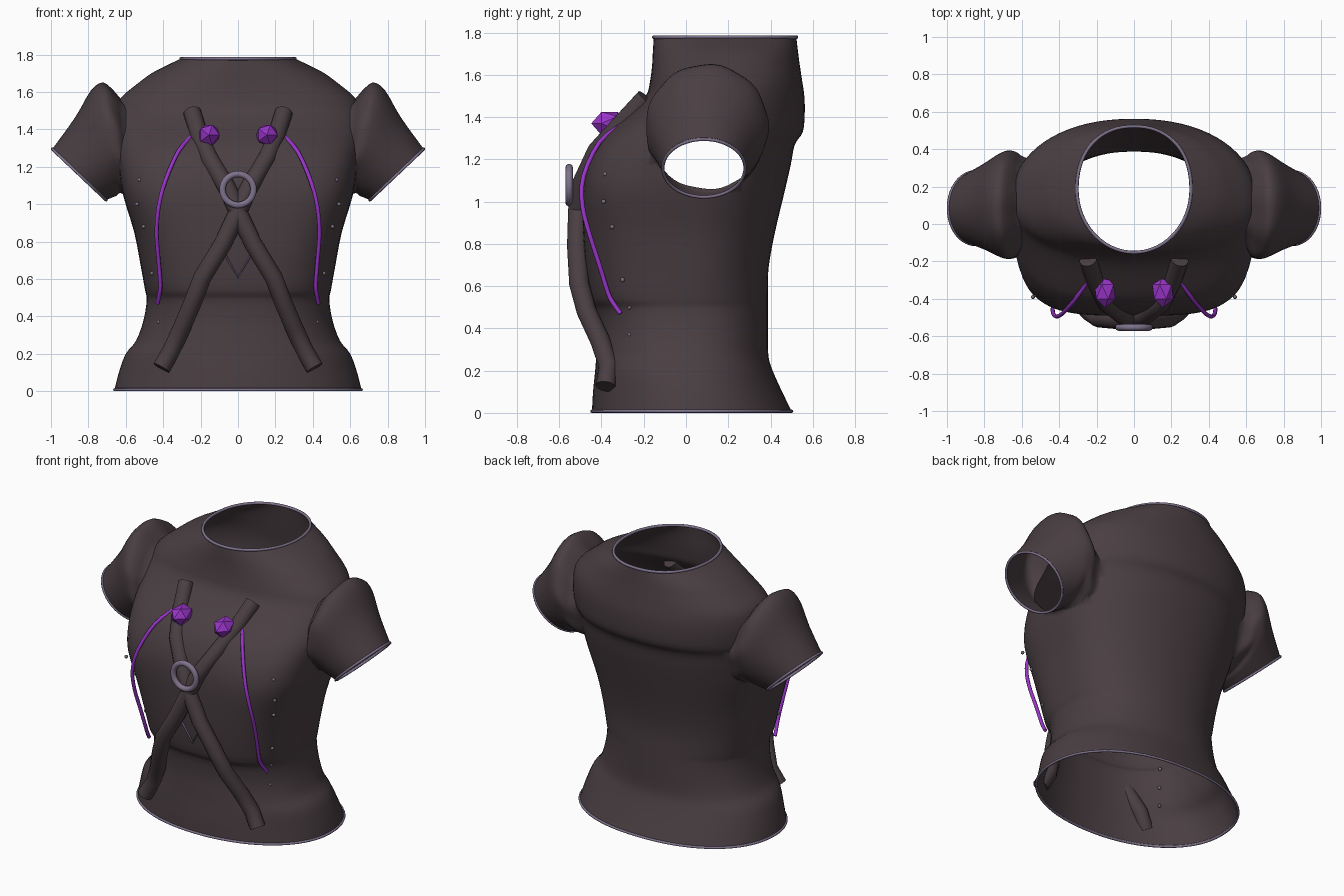
import bpy, bmesh, math
from mathutils import Vector
from mathutils.bvhtree import BVHTree

cube = bpy.data.objects.get("Cube")
if cube:
    bpy.data.objects.remove(cube, do_unlink=True)


def material(name, rgb):
    m = bpy.data.materials.new(name)
    m.use_nodes = True
    m.diffuse_color = (*rgb, 1)
    bsdf = m.node_tree.nodes["Principled BSDF"]
    bsdf.inputs["Base Color"].default_value = (*rgb, 1)
    bsdf.inputs["Roughness"].default_value = 0.8
    return m


CLOTH = material("dark brown cloth", (0.068, 0.049, 0.055))
TRIM = material("grey violet trim", (0.21, 0.17, 0.26))
PURPLE = material("bright purple", (0.32, 0.035, 0.58))
STUD = material("grey stud", (0.19, 0.16, 0.19))


def add_object(name, mesh, *mats):
    ob = bpy.data.objects.new(name, mesh)
    bpy.context.collection.objects.link(ob)
    for m in mats:
        mesh.materials.append(m)
    return ob


def smooth_rows(rows, steps):
    """Catmull-Rom interpolation of rows of numbers."""
    out = []
    for i in range(len(rows) - 1):
        a, b, c, d = (rows[min(max(i + k, 0), len(rows) - 1)] for k in (-1, 0, 1, 2))
        for s in range(steps):
            t = s / steps
            out.append([0.5 * (2 * q + (r - p) * t + (2 * p - 5 * q + 4 * r - w) * t * t
                               + (3 * q - p - 3 * r + w) * t ** 3)
                        for p, q, r, w in zip(a, b, c, d)])
    return out + [list(rows[-1])]


def loft(name, rings):
    """Closed tube through the rings; end caps get the second slot."""
    bm = bmesh.new()
    loops = [[bm.verts.new(p) for p in ring] for ring in rings]
    n = len(loops[0])
    for lo, hi in zip(loops, loops[1:]):
        for i in range(n):
            j = (i + 1) % n
            bm.faces.new((lo[i], lo[j], hi[j], hi[i]))
    for end in (loops[0], loops[-1]):
        bm.faces.new(end).material_index = 1
    bmesh.ops.recalc_face_normals(bm, faces=bm.faces)
    mesh = bpy.data.meshes.new(name)
    bm.to_mesh(mesh)
    bm.free()
    return add_object(name, mesh, CLOTH, TRIM)


def spow(v, e):
    return math.copysign(abs(v) ** e, v)


def body_ring(z, hw, front, back, mid, n, count=72):
    pts = []
    for i in range(count):
        a = math.tau * i / count
        c, s = math.cos(a), math.sin(a)
        e = 2 / n if s < 0 else 2 / 2.2
        depth = mid - front if s < 0 else back - mid
        pts.append(Vector((hw * spow(c, e), mid + depth * spow(s, e), z)))
    return pts


# Torso sections: height, half width, front, back, middle, front squareness
torso_rows = [
    (0.008, 0.66, -0.445, 0.50, 0.02, 2.1), (0.10, 0.637, -0.44, 0.455, 0.01, 2.1),
    (0.20, 0.60, -0.43, 0.41, 0.0, 2.2), (0.27, 0.545, -0.425, 0.39, 0.0, 2.3),
    (0.38, 0.505, -0.42, 0.388, 0.0, 2.4), (0.49, 0.488, -0.43, 0.388, 0.0, 2.6),
    (0.54, 0.497, -0.455, 0.388, 0.0, 2.8), (0.68, 0.522, -0.475, 0.39, 0.01, 3.0),
    (0.85, 0.555, -0.487, 0.42, 0.02, 3.4), (1.04, 0.612, -0.49, 0.465, 0.03, 3.8),
    (1.17, 0.635, -0.467, 0.495, 0.05, 3.6), (1.27, 0.652, -0.42, 0.515, 0.06, 3.1),
    (1.33, 0.66, -0.37, 0.553, 0.07, 2.8), (1.42, 0.665, -0.265, 0.562, 0.09, 2.5),
    (1.50, 0.655, -0.19, 0.56, 0.11, 2.3), (1.57, 0.625, -0.17, 0.55, 0.125, 2.2),
    (1.65, 0.53, -0.16, 0.538, 0.15, 2.1), (1.71, 0.445, -0.157, 0.53, 0.175, 2.0),
    (1.778, 0.305, -0.152, 0.522, 0.185, 2.0),
]
torso_rings = [body_ring(*r) for r in smooth_rows(torso_rows, 3)]
bodice = loft("bodice", torso_rings)

# Sleeve sections: top x, top z, bottom x, bottom z, middle y, half depth, gather
sleeve_rows = [
    (0.42, 1.50, 0.42, 1.06, 0.12, 0.19, 0), (0.60, 1.545, 0.56, 1.035, 0.11, 0.24, 0.02),
    (0.66, 1.60, 0.60, 1.05, 0.10, 0.28, 0.018), (0.72, 1.65, 0.63, 1.06, 0.10, 0.29, 0.01),
    (0.785, 1.61, 0.65, 1.045, 0.10, 0.275, 0.004), (0.87, 1.465, 0.675, 1.035, 0.095, 0.24, 0),
    (0.993, 1.295, 0.705, 1.022, 0.085, 0.195, 0),
]


def sleeve_ring(side, tx, tz, bx, bz, y, depth, gather, count=56):
    mid = Vector(((tx + bx) / 2, y, (tz + bz) / 2))
    up = Vector(((tx - bx) / 2, 0, (tz - bz) / 2))
    pts = []
    for i in range(count):
        a = math.tau * i / count
        k = 1 + gather * math.sin(9 * a)
        p = mid + k * (up * math.cos(a) + Vector((0, depth * math.sin(a), 0)))
        pts.append(Vector((side * p.x, p.y, p.z)))
    return pts


# Join the sleeves to the bodice, then open the neck, hem and cuffs
cuffs = {}
for side, word in ((1, "left"), (-1, "right")):
    rings = [sleeve_ring(side, *r) for r in smooth_rows(sleeve_rows, 3)]
    cuffs[word] = rings[-1]
    sleeve = loft(word + "_sleeve", rings)
    mod = bodice.modifiers.new("join", "BOOLEAN")
    mod.operation, mod.solver, mod.object = "UNION", "EXACT", sleeve
    dg = bpy.context.evaluated_depsgraph_get()
    joined = bpy.data.meshes.new_from_object(bodice.evaluated_get(dg))
    bodice.modifiers.clear()
    bodice.data = joined
    bpy.data.objects.remove(sleeve, do_unlink=True)

bm = bmesh.new()
bm.from_mesh(bodice.data)
bmesh.ops.delete(bm, geom=[f for f in bm.faces if f.material_index == 1], context="FACES")
surface = BVHTree.FromBMesh(bm)
bm.to_mesh(bodice.data)
bm.free()


def shade(ob, degrees=50):
    bpy.ops.object.select_all(action="DESELECT")
    ob.select_set(True)
    bpy.context.view_layer.objects.active = ob
    bpy.ops.object.shade_smooth_by_angle(angle=math.radians(degrees))


shade(bodice, 70)


def tube(name, pts, radius, mat, closed=False, sides=2):
    cu = bpy.data.curves.new(name, "CURVE")
    cu.dimensions = "3D"
    cu.bevel_depth, cu.bevel_resolution, cu.use_fill_caps = radius, sides, True
    sp = cu.splines.new("POLY")
    sp.points.add(len(pts) - 1)
    for q, p in zip(sp.points, pts):
        q.co = (*p, 1)
    sp.use_cyclic_u = closed
    tmp = bpy.data.objects.new(name + "_path", cu)
    bpy.context.collection.objects.link(tmp)
    dg = bpy.context.evaluated_depsgraph_get()
    mesh = bpy.data.meshes.new_from_object(tmp.evaluated_get(dg))
    bpy.data.objects.remove(tmp, do_unlink=True)
    mesh.materials.clear()
    ob = add_object(name, mesh, mat)
    shade(ob)
    return ob


# Edge trims
tube("hem_trim", torso_rings[0], 0.008, TRIM, True)
tube("neck_trim", torso_rings[-1], 0.009, TRIM, True)
for word, ring in cuffs.items():
    tube(word + "_cuff_trim", ring, 0.008, TRIM, True)

# Pointed trim resting on the front below the crossing
corners = [Vector((-0.07, -1, 0.73)), Vector((0, -1, 0.61)), Vector((0.07, -1, 0.73))]
tube("keyhole_trim", [surface.ray_cast(p, Vector((0, 1, 0)))[0] + Vector((0, -0.004, 0))
                      for p in corners], 0.006, TRIM)

# Crossed straps, cords, studs and gems, mirrored left and right
strap = [(0.245, -0.19, 1.49), (0.205, -0.31, 1.36), (0.15, -0.42, 1.24),
         (0.06, -0.49, 1.09), (0, -0.51, 0.96), (-0.08, -0.515, 0.79),
         (-0.19, -0.505, 0.61), (-0.24, -0.47, 0.48), (-0.30, -0.405, 0.34),
         (-0.355, -0.365, 0.22), (-0.41, -0.38, 0.125)]
cord = [(0.25, -0.31, 1.36), (0.32, -0.41, 1.28), (0.39, -0.485, 1.12), (0.425, -0.49, 0.98),
        (0.435, -0.455, 0.84), (0.425, -0.41, 0.70), (0.415, -0.37, 0.57), (0.42, -0.345, 0.52),
        (0.43, -0.31, 0.47)]
studs = [(0.525, -0.38, 1.13), (0.54, -0.39, 1.0), (0.505, -0.35, 0.88), (0.47, -0.31, 0.75),
         (0.46, -0.30, 0.63), (0.425, -0.265, 0.5), (0.42, -0.265, 0.37), (0.425, -0.27, 0.25)]
for side, word in ((1, "left"), (-1, "right")):
    def flip(p):
        return (side * p[0], p[1], p[2])
    tube(word + "_strap", [flip(p) for p in strap], 0.048, CLOTH, sides=4)
    tube(word + "_cord", [flip(p) for p in smooth_rows(cord, 3)], 0.011, PURPLE)

    bm = bmesh.new()
    for p in studs:
        new = bmesh.ops.create_icosphere(bm, subdivisions=2, radius=0.011)["verts"]
        bmesh.ops.translate(bm, verts=new, vec=flip(p))
    mesh = bpy.data.meshes.new(word + "_studs")
    bm.to_mesh(mesh)
    bm.free()
    shade(add_object(word + "_studs", mesh, STUD))

    bm = bmesh.new()
    bmesh.ops.create_icosphere(bm, subdivisions=1, radius=0.064)
    for v in bm.verts:
        v.co = Vector((v.co.x, -v.co.z * 1.35, v.co.y))
    bmesh.ops.translate(bm, verts=bm.verts, vec=(side * 0.155, -0.362, 1.37))
    bmesh.ops.recalc_face_normals(bm, faces=bm.faces)
    mesh = bpy.data.meshes.new(word + "_gem")
    bm.to_mesh(mesh)
    bm.free()
    add_object(word + "_gem", mesh, PURPLE)

# Ring over the strap crossing
circle = [(0.083 * math.cos(math.tau * i / 40), -0.553, 1.078 + 0.083 * math.sin(math.tau * i / 40))
          for i in range(40)]
tube("chest_ring", circle, 0.018, TRIM, True, 3)
